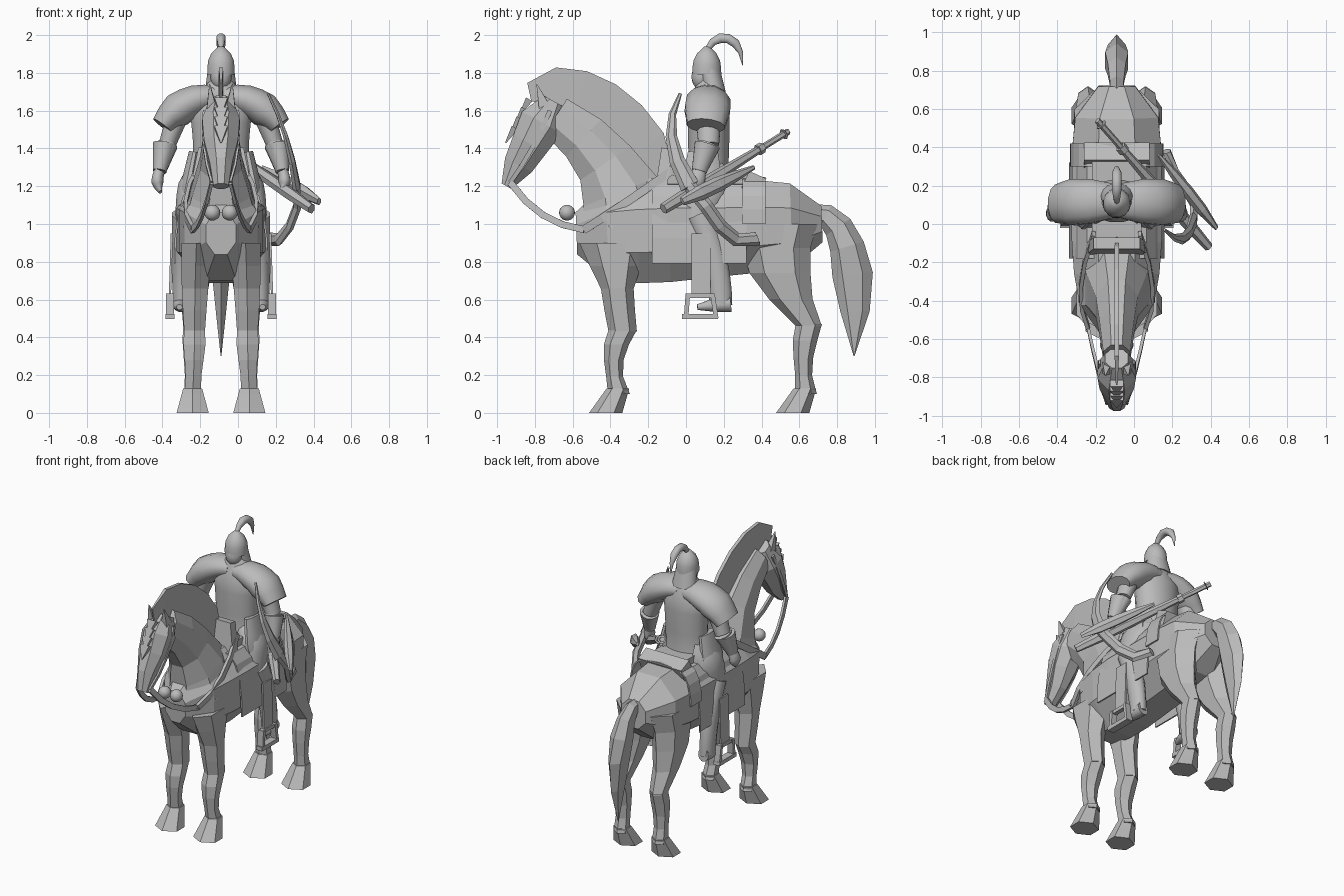
import bpy, bmesh, math
from mathutils import Vector

if "Cube" in bpy.data.objects:
    bpy.data.objects.remove(bpy.data.objects["Cube"])

GREY = (0.5, 0.5, 0.5, 1)
material = bpy.data.materials.new("plain grey")
material.use_nodes = True
material.diffuse_color = GREY
material.node_tree.nodes["Principled BSDF"].inputs["Base Color"].default_value = GREY
MIDLINE = -0.09  # the rider and horse stand beside the centre
UP = Vector((0, 0, 1))


def finish(name, bm, smooth=False):
    bmesh.ops.recalc_face_normals(bm, faces=bm.faces)
    mesh = bpy.data.meshes.new(name)
    bm.to_mesh(mesh)
    bm.free()
    mesh.materials.append(material)
    part = bpy.data.objects.new(name, mesh)
    bpy.context.collection.objects.link(part)
    part.location.x = MIDLINE
    if smooth:
        bpy.ops.object.select_all(action='DESELECT')
        part.select_set(True)
        bpy.context.view_layer.objects.active = part
        bpy.ops.object.shade_smooth_by_angle(angle=math.radians(45))
    return part


def blend(values, t):
    """Read a size, or an evenly spaced list of sizes, at t."""
    if not isinstance(values, tuple):
        return values
    place = t * (len(values) - 1)
    low = min(int(place), len(values) - 2)
    return values[low] + (values[low + 1] - values[low]) * (place - low)


def bezier(points, t):
    points = [Vector(p) for p in points]
    while len(points) > 1:
        points = [a.lerp(b, t) for a, b in zip(points, points[1:])]
    return points[0]


def even(t):
    return 1


def blunt(t):
    return max(0.4, (1 - abs(2 * t - 1) ** 4) ** (1 / 4))


def tube(name, path, width, depth, taper=even, steps=4, sides=8, axis=None,
         smooth=False, mirror=1):
    """Skin a bezier path with polygon sections; sizes are half extents."""
    bm = bmesh.new()
    path = [(x * mirror, y, z) for x, y, z in path]
    grow = 1 / math.cos(math.pi / sides)
    loops = []
    for i in range(steps + 1):
        t = i / steps
        ahead = bezier(path, min(t + 0.02, 1)) - bezier(path, max(t - 0.02, 0))
        along = axis or ahead.normalized()
        across = Vector((1, 0, 0))
        across = (across - along * across.dot(along)).normalized()
        wide = across * blend(width, t) * taper(t) * grow
        deep = along.cross(across) * blend(depth, t) * taper(t) * grow
        turns = [math.tau * (k + 0.5) / sides for k in range(sides)]
        loops.append([bm.verts.new(bezier(path, t) + wide * math.cos(a) + deep * math.sin(a))
                      for a in turns])
    for lower, upper in zip(loops, loops[1:]):
        for k in range(sides):
            j = (k + 1) % sides
            bm.faces.new((lower[k], lower[j], upper[j], upper[k]))
    bm.faces.new(loops[0])
    bm.faces.new(loops[-1])
    return finish(name, bm, smooth)


def pair(name, path, width, depth, **options):
    for side, mirror in (("left", 1), ("right", -1)):
        tube(f"{side}_{name}", path, width, depth, mirror=mirror, **options)


def ball(name, position, radius, stretch=1):
    bm = bmesh.new()
    bmesh.ops.create_uvsphere(bm, u_segments=16, v_segments=10, radius=radius)
    bmesh.ops.scale(bm, vec=(1, 1, stretch), verts=bm.verts)
    bmesh.ops.translate(bm, vec=position, verts=bm.verts)
    finish(name, bm, True)


def cloth(name, front, back, bottom, top, half_width):
    """Drape a squared arch of cloth over the trunk."""
    bm = bmesh.new()
    rows = []
    for y in (front, back):
        angles = [math.pi * k / 10 for k in range(11)]
        rows.append([bm.verts.new((
            math.copysign(half_width * abs(math.cos(a)) ** 0.4, math.cos(a)), y,
            bottom + (top - bottom) * math.sin(a))) for a in angles])
    for k in range(10):
        bm.faces.new((rows[0][k], rows[0][k + 1], rows[1][k + 1], rows[1][k]))
    part = finish(name, bm)
    part.modifiers.new("cloth_thickness", 'SOLIDIFY').thickness = 0.01


flat = dict(sides=4, steps=1)
leg = dict(sides=6, axis=UP)
round_limb = dict(sides=12, steps=6, smooth=True)
upright = dict(sides=16, steps=8, smooth=True, axis=UP)

# Horse trunk, neck, head, mane and tail
poll, muzzle = (0, -.7, 1.65), (0, -.95, 1.2)
tube("horse_body", [(0, -.58, .95), (0, .72, 1)], (.2, .235, .235, .24), (.28, .28, .25, .24),
     blunt, steps=8)
tube("horse_neck", [(0, -.3, 1), (0, -.36, 1.36), (0, -.69, 1.57)], (.2, .11, .07), (.26, .16, .11))
tube("horse_head", [poll, muzzle], (.06, .1, .09, .06, .04), (.06, .12, .1, .08, .03))
tube("mane", [(0, -.83, 1.7), (0, -.4, 1.8), (0, -.11, 1.25)], .012, .12, blunt, sides=4, steps=6)
tube("tail", [(0, .66, 1.06), (0, .93, 1.08), (0, .89, .3)],
     (.03, .04, .06, .04, .002), (.04, .06, .08, .1, .002), sides=6, steps=6)
for k in range(4):
    lock = Vector((0, -.83, 1.66)) + k * Vector((0, -.025, -.05))
    tube(f"forelock_{k}", [lock, lock + Vector((0, -.05, -.08))], (.035, .003), (.02, .003), **flat)
pair("ear", [(.05, -.75, 1.62), (.06, -.79, 1.74)], (.025, .002), (.03, .002), **flat)

# Horse legs; hooves share one shape
pair("shoulder", [(.13, -.38, .9), (.14, -.37, .65), (.14, -.335, .43)], (.08, .07, .055),
     (.16, .075, .065), **leg)
pair("front_shank", [(.14, -.335, .44), (.14, -.42, .29), (.15, -.355, .1)],
     (.055, .06, .04, .045), (.065, .055, .035, .05), **leg)
pair("haunch", [(.12, .5, 1), (.14, .42, .75), (.15, .65, .46)], (.1, .085, .05),
     (.17, .14, .06), **leg)
pair("back_shank", [(.15, .65, .47), (.15, .6, .3), (.15, .635, .1)],
     (.05, .055, .04, .045), (.06, .055, .035, .05), **leg)
for end, y in (("front", -.36), ("back", .63)):
    pair(end + "_hoof", [(.15, y, .13), (.15, y - .065, 0)], (.05, .085), (.052, .076), **leg)

# Harness
girth = (.15, -.54, .97)
pair("rein", [(.05, -.93, 1.22), (.1, -.78, 1), girth], .008, .018, sides=4)
pair("breast_strap", [girth, (.24, -.36, 1.08), (.12, -.05, 1.3)], .01, .022, sides=4)
pair("cheek_strap", [(.09, -.72, 1.6), (.11, -.8, 1.4), (.05, -.93, 1.22)], .006, .012, sides=4)
tube("chest_strap", [girth, (0, -.64, .97), (-.15, -.54, .97)], .012, .022, sides=4, axis=UP)
for side, x in (("left", .046), ("right", -.046)):
    ball(side + "_chest_bell", (x, -.63, 1.06), .042)

# Saddle, cloths and stirrups
cloth("saddle_cloth", -.18, .32, .79, 1.23, .25)
cloth("rear_cloth", .3, .42, 1.0, 1.25, .245)
tube("saddle_seat", [(0, -.12, 1.22), (0, .38, 1.22)], .13, .04, **flat)
tube("saddle_pommel", [(0, -.13, 1.2), (0, -.1, 1.4)], (.16, .12), .03, **flat)
tube("saddle_cantle", [(0, .33, 1.15), (0, .38, 1.26)], .17, .05, **flat)
pair("stirrup_strap", [(.26, .08, .95), (.27, .08, .63)], .006, .05, **flat)
pair("stirrup_tread", [(.27, -.02, .51), (.27, .17, .51)], .025, .014, **flat)
pair("stirrup_top", [(.27, 0, .62), (.27, .15, .62)], .015, .012, **flat)
for end, high, low in (("front", .01, 0), ("back", .14, .16)):
    pair(f"stirrup_{end}_bar", [(.27, high, .63), (.27, low, .5)], .022, .012, **flat)

# Rider torso, head and helmet
tube("rider_torso", [(0, .12, 1.16), (0, .12, 1.76)], (.17, .145, .15, .165, .06),
     (.12, .105, .11, .11, .06), **upright)
ball("rider_face", (0, .085, 1.78), .056, 1.3)
tube("neck_guard", [(0, .15, 1.7), (0, .12, 1.82)], (.085, .07), .06, **upright)
tube("helmet", [(0, .11, 1.79), (0, .11, 1.94)], (.073, .072, .068, .052, .014),
     (.077, .076, .07, .052, .014), **upright)
tube("plume", [(0, .11, 1.92), (0, .16, 2.03), (0, .3, 2), (0, .3, 1.84)],
     (.012, .025, .025, .002), (.014, .026, .024, .002), **round_limb)

# Rider arms
elbow, wrist = (.285, .12, 1.42), (.325, .07, 1.28)
pair("shoulder_guard", [(.02, .12, 1.67), (.2, .12, 1.67), (.31, .105, 1.52)],
     (.06, .08, .09, .06), (.09, .115, .12, .1), **round_limb)
pair("upper_arm", [(.22, .12, 1.6), elbow], (.06, .045), (.07, .055), **round_limb)
pair("forearm", [elbow, wrist], (.055, .034), (.062, .038), **round_limb)
pair("cuff", [wrist, (.3, .11, 1.42)], (.036, .06), (.04, .065), **round_limb)
pair("hand", [wrist, (.35, .06, 1.22), (.32, .03, 1.17)], (.028, .032, .01), (.035, .045, .015),
     **round_limb)

# Rider legs
knee, ankle = (.2, .07, 1.05), (.21, .185, .57)
pair("thigh", [(.07, .14, 1.24), (.17, .09, 1.22), (.21, .06, 1)], (.1, .08, .03), (.12, .12, .07),
     **round_limb)
pair("thigh_guard", [(.14, .09, 1.38), (.21, .08, 1.02)], (.03, .04, .03), (.08, .11, .06),
     **round_limb)
pair("lower_leg", [knee, (.21, .18, .8), ankle], (.06, .045), (.07, .06), **round_limb)
pair("boot", [(.21, .235, .58), (.22, .06, .56)], (.04, .042, .035, .015), (.045, .035, .015),
     **round_limb)

# Sheathed sword slung across the rider's left side
throat, tip = Vector((.04, .38, 1.39)), Vector((.48, -.12, 1.08))
pommel = throat + (throat - tip) * .32
tube("sword_scabbard", [tip, throat], (.02, .032, .025, .018), (.025, .032, .025, .018), sides=6)
tube("sword_grip", [throat, pommel], .015, .015, sides=6)
for part, t in (("guard", 0), ("pommel", .85)):
    start = throat.lerp(pommel, t)
    tube("sword_" + part, [start, start.lerp(pommel, .15)], .026, .026, sides=6, steps=1)

# Recurved bow and its case beside the left arm
grip = (.4, .02, 1.2)
tube("bow_upper_limb", [(.25, -.03, 1.69), (.36, -.15, 1.48), grip], (.006, .02), (.008, .045),
     sides=6)
tube("bow_lower_limb", [grip, (.45, .15, 1.08), (.3, .2, .85), (.26, .38, .92)], .02, .032, sides=6)
tube("bow_case", [(.52, -.02, 1.12), (.22, .36, 1.3)], (.01, .03, .025, .008), (.02, .04, .03, .01),
     sides=6)
